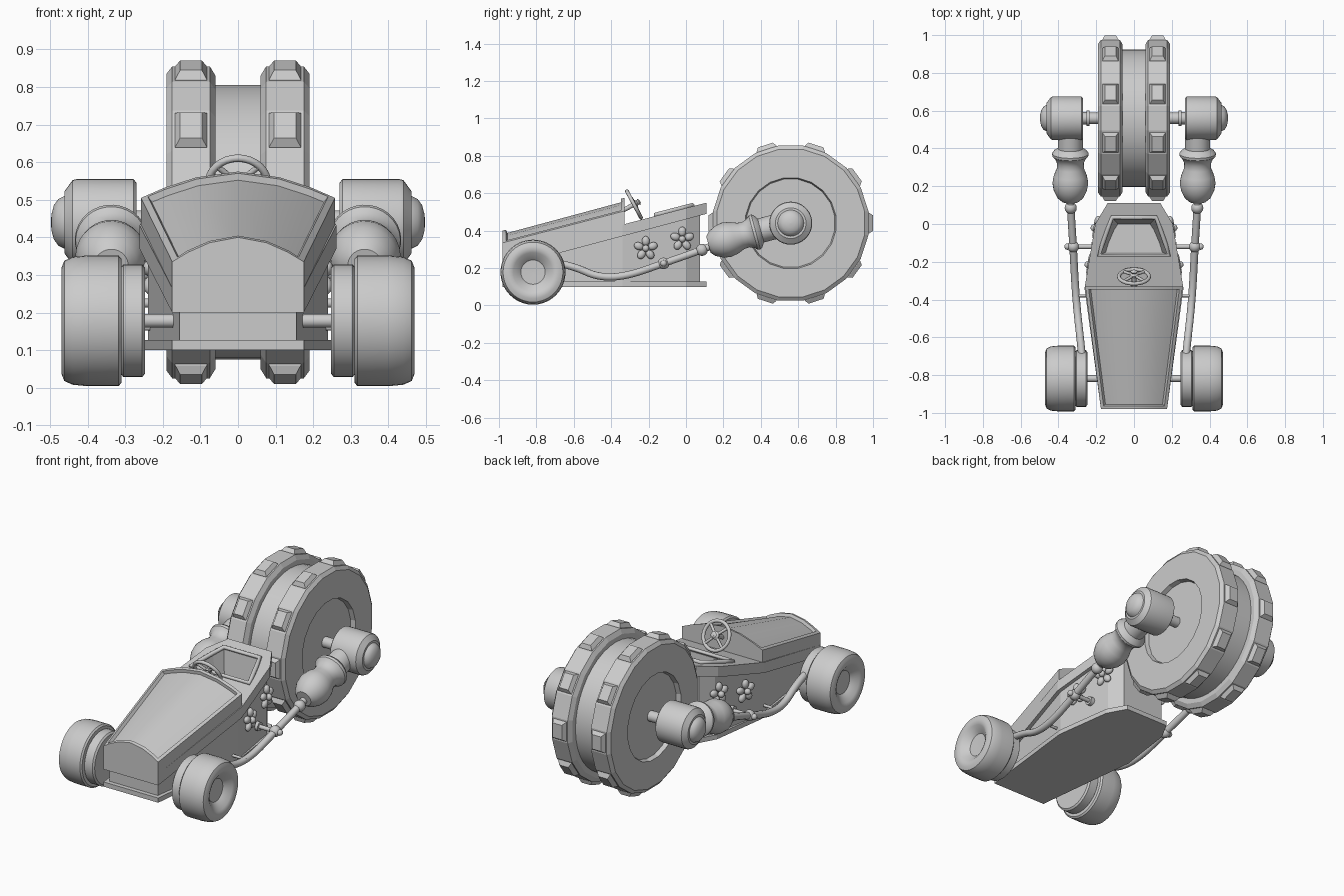
import bpy, bmesh, math
from mathutils import Vector, Matrix

if "Cube" in bpy.data.objects:
    bpy.data.objects.remove(bpy.data.objects["Cube"])

def loft(bm, loops):
    """Bridge closed loops of equal length and cap both ends."""
    rings = [[bm.verts.new(p) for p in lp] for lp in loops]
    n = len(rings[0])
    for a, b in zip(rings, rings[1:]):
        for i in range(n):
            j = (i + 1) % n
            bm.faces.new((a[i], a[j], b[j], b[i]))
    bm.faces.new(rings[0][::-1])
    bm.faces.new(rings[-1])

def finish(name, bm, mirror=False, smooth=True, angle=35):
    bmesh.ops.recalc_face_normals(bm, faces=bm.faces[:])
    me = bpy.data.meshes.new(name)
    bm.to_mesh(me)
    bm.free()
    if smooth:
        me.shade_smooth()
        me.set_sharp_from_angle(angle=math.radians(angle))
    ob = bpy.data.objects.new(name, me)
    bpy.context.collection.objects.link(ob)
    if mirror:
        ob.modifiers.new("mirror", 'MIRROR')
    return ob

def lathe_loops(profile, origin, axis=(1, 0, 0), n=32, phase=0.0):
    """Rings (distance along axis, radius) turned about an axis."""
    rot = Vector((1, 0, 0)).rotation_difference(Vector(axis).normalized())
    out = []
    for t, r in profile:
        out.append([Vector(origin) + rot @ Vector((t, r * math.cos(a), r * math.sin(a)))
                    for a in (phase + math.tau * i / n for i in range(n))])
    return out

def lathe(name, profile, origin, axis=(1, 0, 0), n=32, mirror=True):
    bm = bmesh.new()
    loft(bm, lathe_loops(profile, origin, axis, n))
    return finish(name, bm, mirror)

def ball(bm, c, r, scale=(1, 1, 1), rot=Matrix()):
    m = Matrix.Translation(c) @ rot @ Matrix.Diagonal((*scale, 1))
    bmesh.ops.create_uvsphere(bm, u_segments=16, v_segments=10, radius=r, matrix=m)

def curve(name, pts, r, cyclic=False, kind='NURBS'):
    cu = bpy.data.curves.new(name, 'CURVE')
    cu.dimensions = '3D'
    cu.bevel_depth, cu.bevel_resolution, cu.use_fill_caps = r, 3, True
    sp = cu.splines.new(kind)
    sp.points.add(len(pts) - 1)
    for p, co in zip(sp.points, pts):
        p.co = (*co, 1)
    sp.use_cyclic_u = cyclic
    if kind == 'NURBS':
        sp.order_u, sp.use_endpoint_u = 3, True
    ob = bpy.data.objects.new(name, cu)
    bpy.context.collection.objects.link(ob)
    return ob

def plan(half, z):
    pts = [(x, y, z(y)) for x, y in half]
    return pts + [(-x, y, h) for x, y, h in pts[::-1]]

# body: lower walls, overhanging belt and cockpit tub in one loft
belt_low = lambda y: 0.20 + 0.266 * (y + 0.98)
belt_top = lambda y: 0.265 + 0.261 * (y + 0.98)
wall = [(0.155, -0.955), (0.24, -0.34), (0.185, 0.0), (0.135, 0.075)]
belt = [(0.175, -0.98), (0.262, -0.34), (0.205, 0.0), (0.14, 0.11)]
rim = [(0.185, -0.165), (0.168, -0.11), (0.14, -0.03), (0.115, 0.035)]
tub = [(0.15, -0.15), (0.135, -0.10), (0.105, -0.03), (0.085, 0.0)]
bm = bmesh.new()
loft(bm, [plan(wall, lambda y: 0.125), plan(wall, belt_low), plan(belt, belt_low),
          plan(belt, belt_top), plan(rim, belt_top), plan(tub, lambda y: 0.25)])
finish("body", bm, smooth=False)

# floor plate
floor = [(0.175, -0.98), (0.247, -0.34), (0.20, 0.0), (0.14, 0.11)]
bm = bmesh.new()
loft(bm, [plan(floor, lambda y: 0.10), plan(floor, lambda y: 0.127)])
finish("floor_plate", bm, smooth=False)

# cockpit rim
curve("cockpit_rim", [(x, y, z + 0.006) for x, y, z in plan(rim, belt_top)], 0.012, True, 'POLY')

# hood: arched loft with a sunken top panel
def arch(y, w, side, h):
    half = [(1, 0), (0.75, 0.4), (0.43, 0.78)]
    right = [(w, y, belt_top(y) - 0.004)] + [(w * a, y, side + h * b) for a, b in half]
    return right + [(0, y, side + h)] + [(-a, b, c) for a, b, c in right[::-1]]
bm = bmesh.new()
loft(bm, [arch(-0.98, 0.175, 0.335, 0.065), arch(-0.33, 0.258, 0.505, 0.07)])
bmesh.ops.recalc_face_normals(bm, faces=bm.faces[:])
top = [f for f in bm.faces if f.normal.z > 0.5]
bmesh.ops.inset_region(bm, faces=top, thickness=0.018, use_even_offset=True)
bmesh.ops.inset_region(bm, faces=top, thickness=0.003, depth=-0.018, use_even_offset=True)
finish("hood", bm, angle=30)

# steering wheel
c = Vector((0, -0.278, 0.54))
nrm = Vector((0, 0.88, 0.47)).normalized()
up = Vector((0, -0.47, 0.88)).normalized()
on_wheel = lambda a, r: c + r * (math.cos(a) * Vector((1, 0, 0)) + math.sin(a) * up)
curve("steering_rim", [on_wheel(math.tau * i / 32, 0.08) for i in range(32)], 0.01, True, 'POLY')
for i in range(4):
    a = math.pi / 4 + i * math.pi / 2
    curve("steering_spoke", [c + nrm * 0.008, on_wheel(a, 0.08)], 0.008, False, 'POLY')
lathe("steering_column", [(-0.11, 0.012), (0, 0.012), (0, 0.02), (0.012, 0.022), (0.02, 0.012), (0.03, 0.018), (0.037, 0.008)],
      c, nrm, 16, False)

# front wheels, inner drums and axle
FW = (0, -0.818, 0.178)
lathe("front_wheel", [(0.31, 0.0001), (0.31, 0.165), (0.318, 0.174), (0.40, 0.174), (0.44, 0.170), (0.462, 0.160),
      (0.47, 0.14), (0.47, 0.12), (0.463, 0.105), (0.44, 0.075), (0.43, 0.065), (0.428, 0.0001)], FW, n=40)
lathe("front_drum", [(0.247, 0.0001), (0.247, 0.14), (0.255, 0.15), (0.305, 0.15), (0.312, 0.14), (0.312, 0.0001)], FW, n=40)
lathe("front_axle", [(-0.25, 0.018), (0.25, 0.018)], FW, n=16, mirror=False)

# rear twin tyres with lugs
RW = Vector((0, 0.56, 0.44))
bm = bmesh.new()
loft(bm, lathe_loops([(0.06, 0.0001), (0.06, 0.395), (0.075, 0.42), (0.175, 0.42), (0.19, 0.40), (0.19, 0.245),
                      (0.165, 0.238), (0.165, 0.0001)], RW, n=20, phase=math.pi / 20))
for k in range(10):
    rot = Matrix.Rotation(math.tau * k / 10, 3, 'X')
    loops = []
    for r, hx, ht in ((0.40, 0.042, 0.056), (0.418, 0.042, 0.056), (0.439, 0.029, 0.042)):
        loops.append([RW + rot @ Vector((0.125 + a * hx, r, b * ht))
                      for a, b in ((-1, -1), (1, -1), (1, 1), (-1, 1))])
    loft(bm, loops)
finish("rear_tyre", bm, True, smooth=False)
lathe("rear_drum", [(-0.075, 0.365), (0.075, 0.365)], RW, n=40, mirror=False)

# rear axle and hubs
lathe("rear_axle", [(0.15, 0.03), (0.235, 0.03), (0.235, 0.042), (0.252, 0.042), (0.252, 0.032), (0.30, 0.032)], RW, n=24)
lathe("rear_hub", [(0.27, 0.0001), (0.27, 0.105), (0.278, 0.115), (0.43, 0.115), (0.44, 0.112), (0.462, 0.082), (0.462, 0.07),
      (0.478, 0.062), (0.49, 0.045), (0.496, 0.022), (0.498, 0.0001)], RW, n=36)

# turned pods that carry the hubs
lathe("arm_pod", [(0, 0.0001), (0, 0.045), (0.02, 0.068), (0.06, 0.088), (0.10, 0.095), (0.14, 0.088), (0.18, 0.072),
      (0.21, 0.071), (0.235, 0.082), (0.248, 0.095), (0.262, 0.097), (0.275, 0.088), (0.29, 0.066), (0.42, 0.066),
      (0.42, 0.0001)], (0.337, 0.12, 0.325), (0, 1, 0.27), 32)

# side pipes
for s in (-1, 1):
    curve("side_pipe", [(s * x, y, z) for x, y, z in (
        (0.335, 0.14, 0.32), (0.335, 0.08, 0.295), (0.322, -0.12, 0.225), (0.312, -0.32, 0.155),
        (0.30, -0.47, 0.15), (0.285, -0.60, 0.21), (0.275, -0.70, 0.23))], 0.02)

# pipe joints and brackets
bm = bmesh.new()
ball(bm, (0.335, 0.085, 0.297), 0.032)
ball(bm, (0.322, -0.12, 0.225), 0.031)
ball(bm, (0.352, -0.12, 0.225), 0.017)
finish("pipe_joint", bm, True)
lathe("pipe_bracket", [(0.19, 0.025), (0.225, 0.025), (0.225, 0.012), (0.35, 0.012)], (0, -0.12, 0.225), n=16)
lathe("pipe_pin", [(0.22, 0.008), (0.32, 0.008)], (0, -0.38, 0.16), n=12)

# five-petal flowers on the body sides
bm = bmesh.new()
tilt = Matrix.Rotation(math.atan2(0.055, 0.34), 4, 'Z')
for fc in (Vector((0.23, -0.215, 0.305)), Vector((0.198, -0.02, 0.355))):
    for k in range(5):
        rot = tilt @ Matrix.Rotation(math.tau * k / 5, 4, 'X')
        ball(bm, fc + rot.to_3x3() @ Vector((0, 0, 0.04)), 0.026, (0.65, 0.8, 1), rot)
    ball(bm, fc + Vector((0.014, 0, 0)), 0.018)
finish("side_flowers", bm, True)
